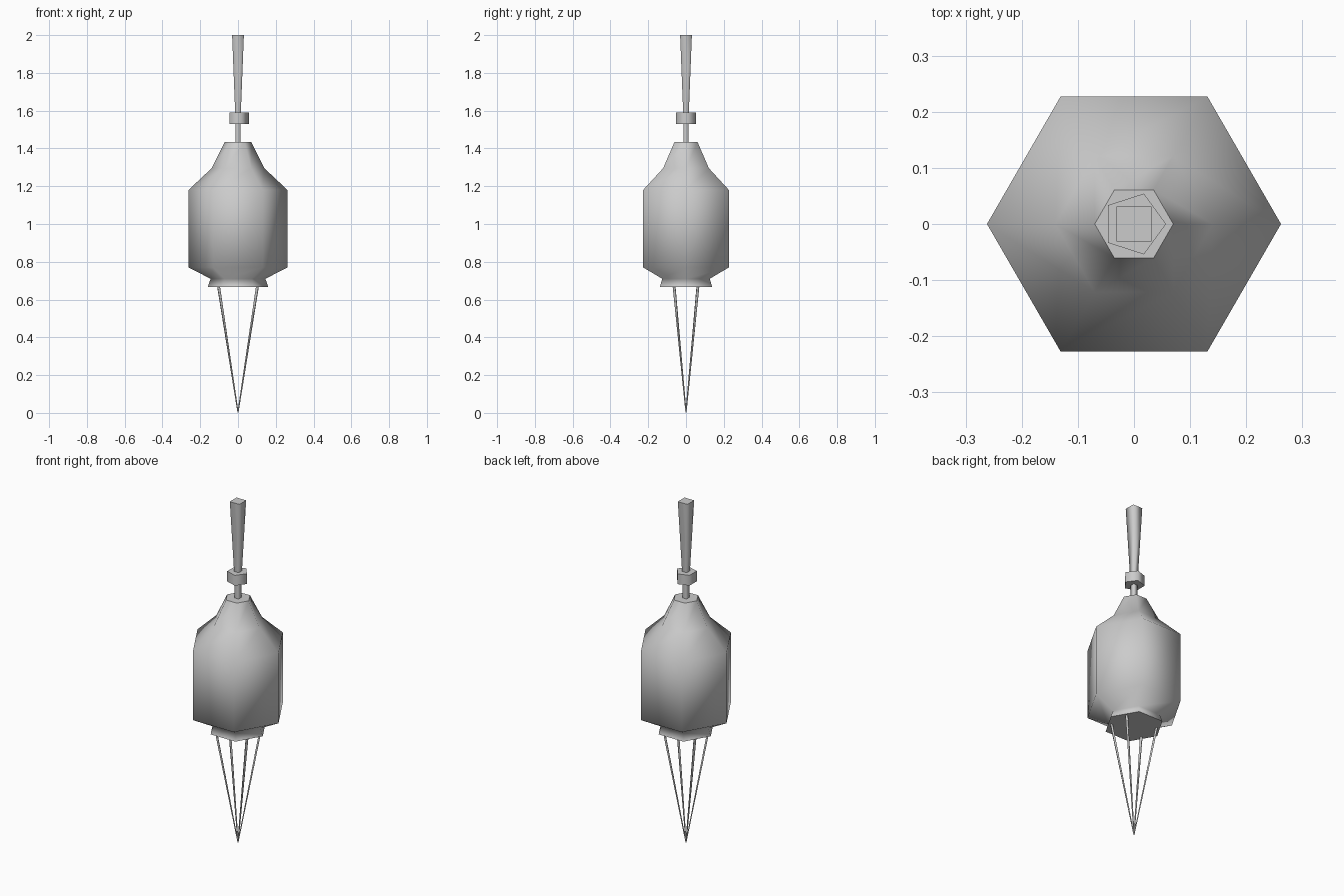
import bpy
import bmesh
from math import cos, sin, tau, pi
from mathutils import Vector

cube = bpy.data.objects.get("Cube")
if cube:
    bpy.data.objects.remove(cube, do_unlink=True)

grey = bpy.data.materials.new("plain_grey")
grey.use_nodes = True
colour = (0.6, 0.6, 0.6, 1)
grey.diffuse_color = colour
grey.node_tree.nodes["Principled BSDF"].inputs["Base Color"].default_value = colour


def lathe(name, profile, sides, phase=0.0):
    """Few-sided solid from (radius, z) rings: smooth sides, flat sharp caps."""
    bm = bmesh.new()
    rings = [[bm.verts.new((r * cos(phase + tau * i / sides),
                            r * sin(phase + tau * i / sides), z))
              for i in range(sides)] for r, z in profile]
    for low, high in zip(rings, rings[1:]):
        for i in range(sides):
            j = (i + 1) % sides
            bm.faces.new((low[i], low[j], high[j], high[i])).smooth = True
    for cap in (bm.faces.new(rings[0][::-1]), bm.faces.new(rings[-1])):
        for edge in cap.edges:
            edge.smooth = False
    mesh = bpy.data.meshes.new(name)
    bm.to_mesh(mesh)
    bm.free()
    mesh.materials.append(grey)
    obj = bpy.data.objects.new(name, mesh)
    bpy.context.collection.objects.link(obj)
    return obj


# Six-sided body with a flared foot and stepped shoulders
lathe("body", [(0.16, 0.667), (0.145, 0.71), (0.262, 0.77),
               (0.262, 1.18), (0.14, 1.295), (0.07, 1.435)], 6)

# Thin square stem, five-sided collar and flaring square handle
lathe("stem", [(0.018, 1.42), (0.018, 1.6)], 4, pi / 4)
lathe("collar", [(0.057, 1.53), (0.057, 1.59)], 5)
lathe("handle", [(0.021, 1.585), (0.044, 2.0)], 4, pi / 4)

# Four thin rods meeting at the bottom point
tip = Vector((0, 0, 0.003))
for side, x in (("left", 1), ("right", -1)):
    for end, y in (("front", -1), ("back", 1)):
        span = Vector((0.106 * x, 0.065 * y, 0.69)) - tip
        rod = lathe(f"{end}_{side}_rod", [(0.003, 0), (0.008, span.length)], 4, pi / 4)
        rod.location = tip
        rod.rotation_euler = span.to_track_quat("Z", "Y").to_euler()
